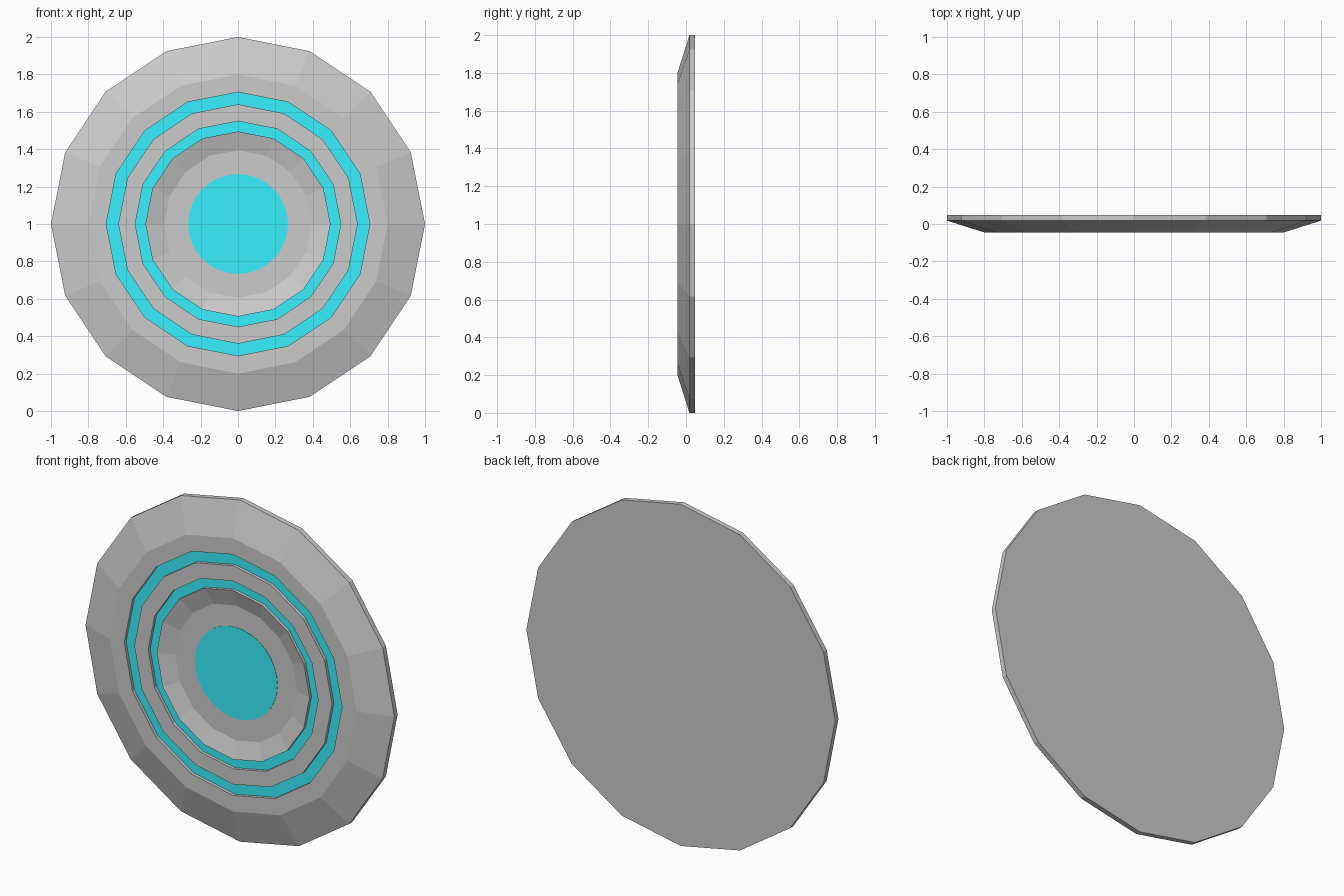
import bpy
from math import cos, sin, tau

if "Cube" in bpy.data.objects:
    bpy.data.objects.remove(bpy.data.objects["Cube"])

FRONT, FLOOR, GROOVE = -0.045, -0.015, -0.025   # y levels of the front side

cyan = bpy.data.materials.new("cyan_glow")
cyan.diffuse_color = (0.04, 0.88, 1.0, 1.0)
cyan.use_nodes = True
cyan.node_tree.nodes["Principled BSDF"].inputs["Base Color"].default_value = cyan.diffuse_color


def lathe(name, profile, sides=16, back_cap=False, front_cap=False, material=None):
    """Revolve (radius, y) points around the y axis, listed from back to front centre."""
    verts = [(r * cos(tau * j / sides), y, r * sin(tau * j / sides))
             for r, y in profile for j in range(sides)]
    faces = []
    for i in range(len(profile) - 1):
        a, b = i * sides, (i + 1) * sides
        for j in range(sides):
            k = (j + 1) % sides
            faces.append((a + j, a + k, b + k, b + j))
    if back_cap:
        faces.append(tuple(reversed(range(sides))))
    if front_cap:
        faces.append(tuple(range(len(verts) - sides, len(verts))))
    mesh = bpy.data.meshes.new(name)
    mesh.from_pydata(verts, [], faces)
    if material:
        mesh.materials.append(material)
    obj = bpy.data.objects.new(name, mesh)
    obj.location.z = 1.0
    bpy.context.collection.objects.link(obj)
    return obj


# Main plate: flat back, bevelled rim, two grooves and a shallow dish
outer_groove = (0.705, 0.64)
inner_groove = (0.55, 0.495)
profile = [(1.0, 0.048), (1.0, 0.018), (0.8, FRONT)]
for outer, inner in (outer_groove, inner_groove):
    profile += [(outer, FRONT), (outer, GROOVE), (inner, GROOVE), (inner, FRONT)]
profile.append((0.395, FLOOR))
lathe("plate", profile, back_cap=True, front_cap=True)

# Cyan inlays lying in the grooves
for name, radii in (("outer_ring_inlay", outer_groove), ("inner_ring_inlay", inner_groove)):
    lathe(name, [(r, GROOVE - 0.002) for r in radii], material=cyan)

# Cyan disc in the middle of the dish
lathe("centre_disc", [(0.267, FLOOR), (0.267, FLOOR - 0.002)], sides=32,
      front_cap=True, material=cyan)
